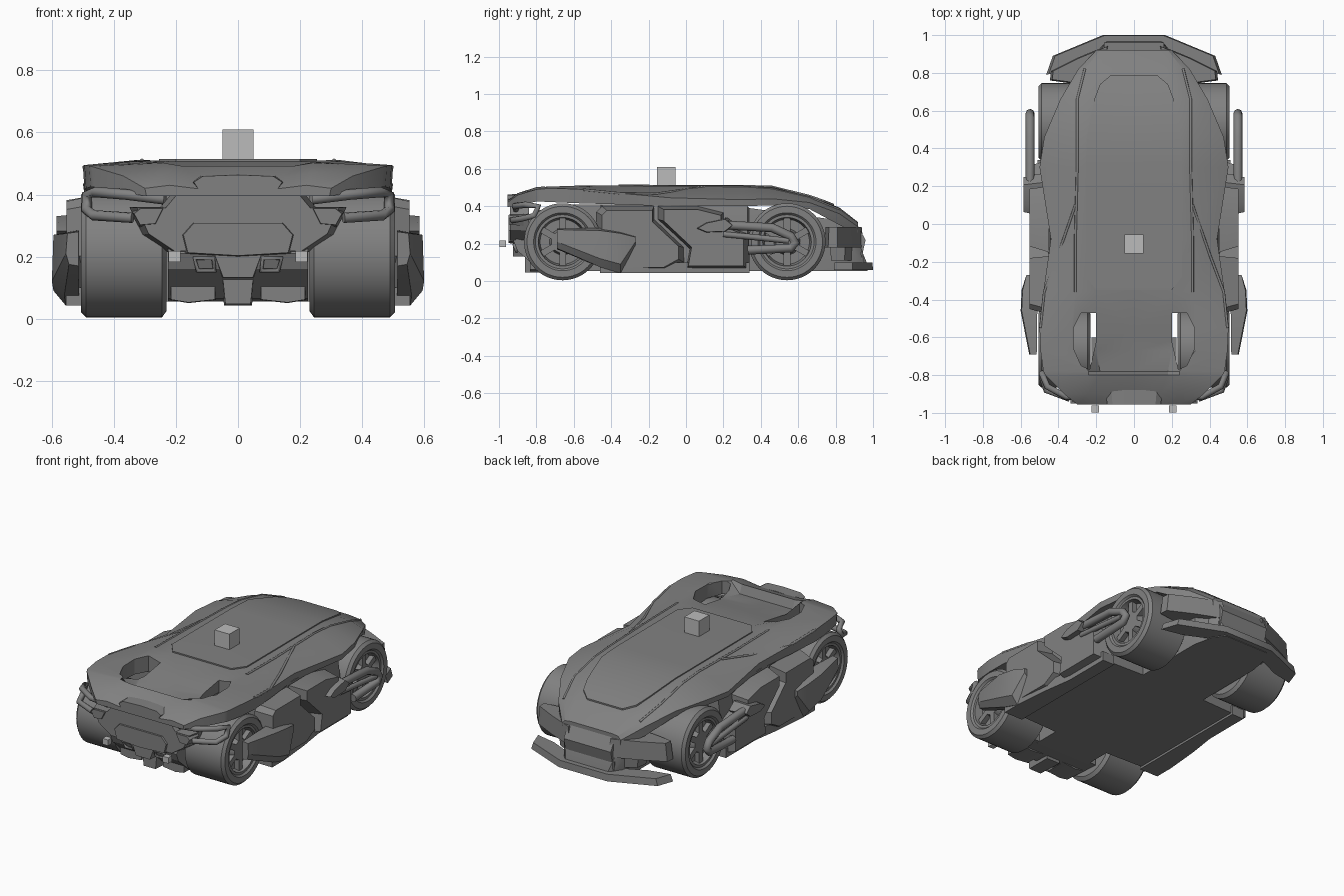
import bpy
import bmesh
import math
from mathutils import Vector, Matrix

if "Cube" in bpy.data.objects:
    bpy.data.objects.remove(bpy.data.objects["Cube"], do_unlink=True)


def make_material(name, value):
    material = bpy.data.materials.new(name)
    material.use_nodes = True
    colour = (value, value, value, 1)
    material.diffuse_color = colour
    material.node_tree.nodes["Principled BSDF"].inputs["Base Color"].default_value = colour
    return material


BODY = make_material("body grey", 0.22)
PALE = make_material("pale grey", 0.5)


def finish(name, bm, material=BODY, mirrored=False):
    """Turn a bmesh into a named object, optionally mirrored across x."""
    bmesh.ops.recalc_face_normals(bm, faces=bm.faces[:])
    mesh = bpy.data.meshes.new(name)
    bm.to_mesh(mesh)
    bm.free()
    mesh.materials.append(material)
    obj = bpy.data.objects.new(name, mesh)
    bpy.context.collection.objects.link(obj)
    if mirrored:
        obj.modifiers.new("Mirror", 'MIRROR').use_mirror_merge = False
    return obj


def skin(bm, loops):
    """Bridge a list of equally long closed loops with quads and cap the ends."""
    rings = [[bm.verts.new(point) for point in loop] for loop in loops]
    count = len(rings[0])
    for first, second in zip(rings, rings[1:]):
        for i in range(count):
            j = (i + 1) % count
            bm.faces.new((first[i], first[j], second[j], second[i]))
    bm.faces.new(rings[0])
    bm.faces.new(rings[-1])


def symmetric(half):
    return half + [(-x, other) for x, other in reversed(half) if x > 0]


def loft(name, sections, mirrored=False):
    """Loft (y, [(x, z), ...]) sections: closed half outlines, or a mirrored side part."""
    bm = bmesh.new()
    skin(bm, [[(x, y, z) for x, z in (loop if mirrored else symmetric(loop))]
              for y, loop in sections])
    return finish(name, bm, mirrored=mirrored)


def prism(name, outline, axis, start, end, taper=1.0, mirrored=False):
    """Extrude an outline along an axis, scaling its far end by taper."""
    place = {'X': lambda a, b, d: (d, a, b),
             'Y': lambda a, b, d: (a, d, b),
             'Z': lambda a, b, d: (a, b, d)}[axis]
    centre = sum((Vector(p) for p in outline), Vector((0, 0))) / len(outline)
    far = [centre + (Vector(p) - centre) * taper for p in outline]
    bm = bmesh.new()
    skin(bm, [[place(a, b, start) for a, b in outline],
              [place(a, b, end) for a, b in far]])
    return finish(name, bm, mirrored=mirrored)


def box(name, centre, size, material=BODY, mirrored=False):
    bm = bmesh.new()
    bmesh.ops.create_cube(bm, size=1)
    bmesh.ops.scale(bm, vec=size, verts=bm.verts)
    bmesh.ops.translate(bm, vec=centre, verts=bm.verts)
    return finish(name, bm, material, mirrored)


def tube(name, points, radius, closed=False):
    """Bent bar through the points, repeated on both sides."""
    curve = bpy.data.curves.new(name, 'CURVE')
    curve.dimensions = '3D'
    curve.bevel_depth = radius
    curve.bevel_resolution = 2
    curve.use_fill_caps = True
    for side in (1, -1):
        spline = curve.splines.new('POLY')
        spline.points.add(len(points) - 1)
        spline.use_cyclic_u = closed
        for target, (x, y, z) in zip(spline.points, points):
            target.co = (side * x, y, z, 1)
    curve.materials.append(BODY)
    obj = bpy.data.objects.new(name, curve)
    bpy.context.collection.objects.link(obj)


# Upper shell: y, hood half width and height, rail x and z, edge x and z, underside z
stations = [
    (-0.955, .14, .42, .22, .43, .3, .42, .395),
    (-0.9, .14, .455, .24, .47, .37, .46, .405),
    (-0.80, .18, .492, .24, .502, .47, .49, .425),
    (-0.78, .18, .44, .24, .504, .48, .493, .425),
    (-0.67, .2, .455, .325, .507, .495, .495, .42),
    (-0.55, .2, .475, .33, .511, .5, .49, .415),
    (-0.36, .2, .506, .31, .512, .48, .47, .41),
    (-0.08, .24, .508, .31, .508, .44, .445, .4),
    (0.3, .25, .508, .3, .506, .5, .435, .4),
    (0.46, .25, .503, .3, .495, .475, .44, .405),
    (0.66, .22, .453, .3, .45, .39, .42, .385),
    (0.82, .18, .393, .26, .385, .295, .36, .3),
    (0.92, .14, .315, .18, .31, .2, .29, .25),
]
shell = loft("upper_shell", [
    (y, [(0, zc), (xc, zc), (xr, zr), (xe, ze), (xe - .005, zb), (0, zb)])
    for y, xc, zc, xr, zr, xe, ze, zb in stations])

# Openings through the shell above the front wheels
opening = [(.2, -.47), (.28, -.47), (.32, -.55), (.32, -.66), (.28, -.75), (.235, -.77), (.2, -.62)]
cutter = prism("opening_cutter", opening, 'Z', .3, .6, mirrored=True)
cutter.hide_render = True
cut = shell.modifiers.new("Openings", 'BOOLEAN')
cut.operation = 'DIFFERENCE'
cut.solver = 'EXACT'
cut.object = cutter
bpy.context.view_layer.update()
graph = bpy.context.evaluated_depsgraph_get()
cut_mesh = bpy.data.meshes.new_from_object(shell.evaluated_get(graph))
shell.modifiers.clear()
shell.data = cut_mesh
bpy.data.objects.remove(cutter, do_unlink=True)

# Raised roof panel and the rails beside it
roof = [(-.35, .2, .514), (-.28, .255, .515), (.3, .255, .514), (.46, .25, .51),
        (.66, .21, .461), (.74, .18, .433), (.79, .12, .413)]
loft("roof_panel", [(y, [(0, z), (x, z), (x, z - .03), (0, z - .03)]) for y, x, z in roof])
tube("roof_rail", [(xr, y, zr - .003) for y, xc, zc, xr, zr, *rest in stations[6:12]], .007)
tube("diagonal_rail", [(.31, .1, .504), (.4, -.16, .466), (.475, -.36, .469), (.495, -.55, .488)], .007)

# Central chassis, wide between the wheels
loft("chassis", [(y, [(0, top), (w * .95, top), (w, top * .6), (w * .97, .055), (0, .055)])
                 for y, w, top in [(-.62, .19, .41), (-.46, .19, .41), (-.45, .46, .41),
                                   (.33, .47, .4), (.34, .225, .39), (.78, .225, .33),
                                   (.9, .2, .26), (.97, .15, .09)]])

# Side cladding
sides = [
    ("door_panel", [(-.48, .37), (-.45, .4), (-.17, .4), (-.17, .33), (-.01, .18), (-.01, .1),
                    (-.1, .05), (-.36, .05), (-.48, .2)], .45, .553, .87),
    ("rear_side_panel", [(-.15, .4), (.06, .4), (.2, .365), (.2, .3), (.34, .25), (.34, .055),
                         (.0, .055), (.02, .17), (-.15, .33)], .45, .553, .87),
    ("swingarm_mount", [(.04, .28), (.1, .315), (.22, .34), (.27, .3), (.22, .26), (.1, .255)],
     .48, .585, .8),
]
for name, outline, inner, outer, taper in sides:
    prism(name, outline, 'X', inner, outer, taper, mirrored=True)
prism("side_sill", [(.43, -.46), (.555, -.46), (.555, -.34), (.535, -.12), (.51, .05),
                    (.51, .34), (.43, .34)], 'Z', .042, .1, mirrored=True)

# Angular covers in front of the doors, tapering forward
loft("front_side_pod", [
    (-.69, [(.515, .28), (.55, .275), (.555, .21), (.545, .175), (.515, .17)]),
    (-.46, [(.512, .285), (.595, .27), (.6, .12), (.56, .075), (.512, .075)]),
    (-.35, [(.47, .27), (.59, .255), (.595, .09), (.555, .042), (.45, .042)]),
    (-.27, [(.47, .25), (.57, .235), (.57, .21), (.55, .19), (.47, .19)])], mirrored=True)

# Rear swingarm loop
tube("rear_swingarm", [(.55, .2, .3), (.55, .46, .285), (.55, .56, .24), (.55, .585, .205),
                       (.55, .56, .175), (.55, .33, .165)], .024)
tube("swingarm_brace", [(.55, .2, .25), (.55, .36, .235), (.55, .55, .215)], .016)


# Wheels: turned tyre and rim with a broad hub and short spokes
def wheel(name, y):
    height, steps = .21, 48
    profile = [(.23, .02), (.23, .185), (.245, .206), (.49, .206), (.506, .19), (.506, .155),
               (.495, .145), (.495, .13), (.45, .12), (.45, .07), (.48, .06), (.48, .02)]
    bm = bmesh.new()
    skin(bm, [[(x, y + r * math.cos(math.tau * i / steps), height + r * math.sin(math.tau * i / steps))
               for i in range(steps)] for x, r in profile])
    for i in range(6):
        spoke = bmesh.ops.create_cube(bm, size=1)["verts"]
        bmesh.ops.scale(bm, vec=(.04, .035, .08), verts=spoke)
        bmesh.ops.translate(bm, vec=(.46, 0, .095), verts=spoke)
        bmesh.ops.rotate(bm, verts=spoke, matrix=Matrix.Rotation(math.tau * i / 6, 3, 'X'))
        bmesh.ops.translate(bm, vec=(0, y, height), verts=spoke)
    finish(name, bm, mirrored=True)


wheel("front_wheel", -.66)
wheel("rear_wheel", .54)

# Nose: bumper core, wide upper mask, scoop and grille pieces
prism("front_bumper", [(-.92, .21), (-.9, .16), (-.79, .065), (-.6, .055), (-.6, .38), (-.8, .38)],
      'X', -.225, .225)
prism("nose_mask", symmetric([(0, .42), (.2, .42), (.25, .36), (.35, .36), (.31, .27),
                              (.22, .21), (0, .21)]), 'Y', -.84, -.94, .93)
prism("hood_scoop", symmetric([(0, .465), (.12, .46), (.15, .44), (.13, .41), (0, .41)]),
      'Y', -.88, -.955, .95)
prism("nose_plate", symmetric([(0, .31), (.15, .31), (.185, .27), (.17, .21), (0, .2)]),
      'Y', -.92, -.95, .95)
prism("grille_wedge", symmetric([(0, .21), (.08, .21), (.05, .13), (0, .13)]), 'Y', -.85, -.925, .95)
prism("chin_block", symmetric([(0, .14), (.055, .14), (.045, .042), (0, .042)]), 'Y', -.7, -.86, .9)
prism("chin_side", [(.07, .14), (.22, .14), (.22, .06), (.16, .05), (.07, .06)],
      'Y', -.7, -.835, .95, mirrored=True)
tube("grille_frame", [(.08, -.92, .195), (.14, -.92, .195), (.13, -.905, .155), (.075, -.905, .155)],
     .008, closed=True)
box("front_lamp", (.205, -.98, .2), (.038, .036, .036), PALE, mirrored=True)

# Open loops around the front corners
tube("front_corner_loop", [(.24, -.91, .385), (.36, -.915, .4), (.46, -.86, .408), (.487, -.79, .4),
                           (.488, -.81, .35), (.465, -.88, .333), (.34, -.925, .325)], .017)
prism("corner_pod", [(.23, .36), (.32, .36), (.345, .34), (.32, .295), (.26, .3)],
      'Y', -.87, -.95, .8, mirrored=True)

# Tail: sloping centre, swept side wings, lower lip on struts
prism("tail_centre", [(.8, .38), (.91, .31), (.96, .22), (.94, .13), (.8, .1)], 'X', -.16, .16)
prism("tail_wing", [(.13, .95), (.3, .88), (.44, .81), (.445, .76), (.3, .74), (.13, .76)],
      'Z', .18, .29, .92, mirrored=True)
prism("tail_lower_wing", [(.13, .93), (.27, .85), (.28, .77), (.13, .77)],
      'Z', .19, .11, .9, mirrored=True)
prism("tail_lip", symmetric([(0, 1), (.165, 1), (.43, .89), (.465, .79), (.33, .82),
                             (.2, .88), (0, .9)]), 'Z', .058, .1, .97)
box("lip_strut", (.16, .91, .12), (.02, .07, .07), mirrored=True)

# Block standing on the roof
box("roof_block", (0, -.105, .56), (.1, .1, .1), PALE)

# Smooth gentle curves, keep edges sharp
bpy.ops.object.select_all(action='DESELECT')
for obj in bpy.context.collection.objects:
    if obj.type == 'MESH' and obj.data.materials and obj.data.materials[0] in (BODY, PALE):
        obj.select_set(True)
        bpy.context.view_layer.objects.active = obj
bpy.ops.object.shade_smooth_by_angle(angle=math.radians(25))
